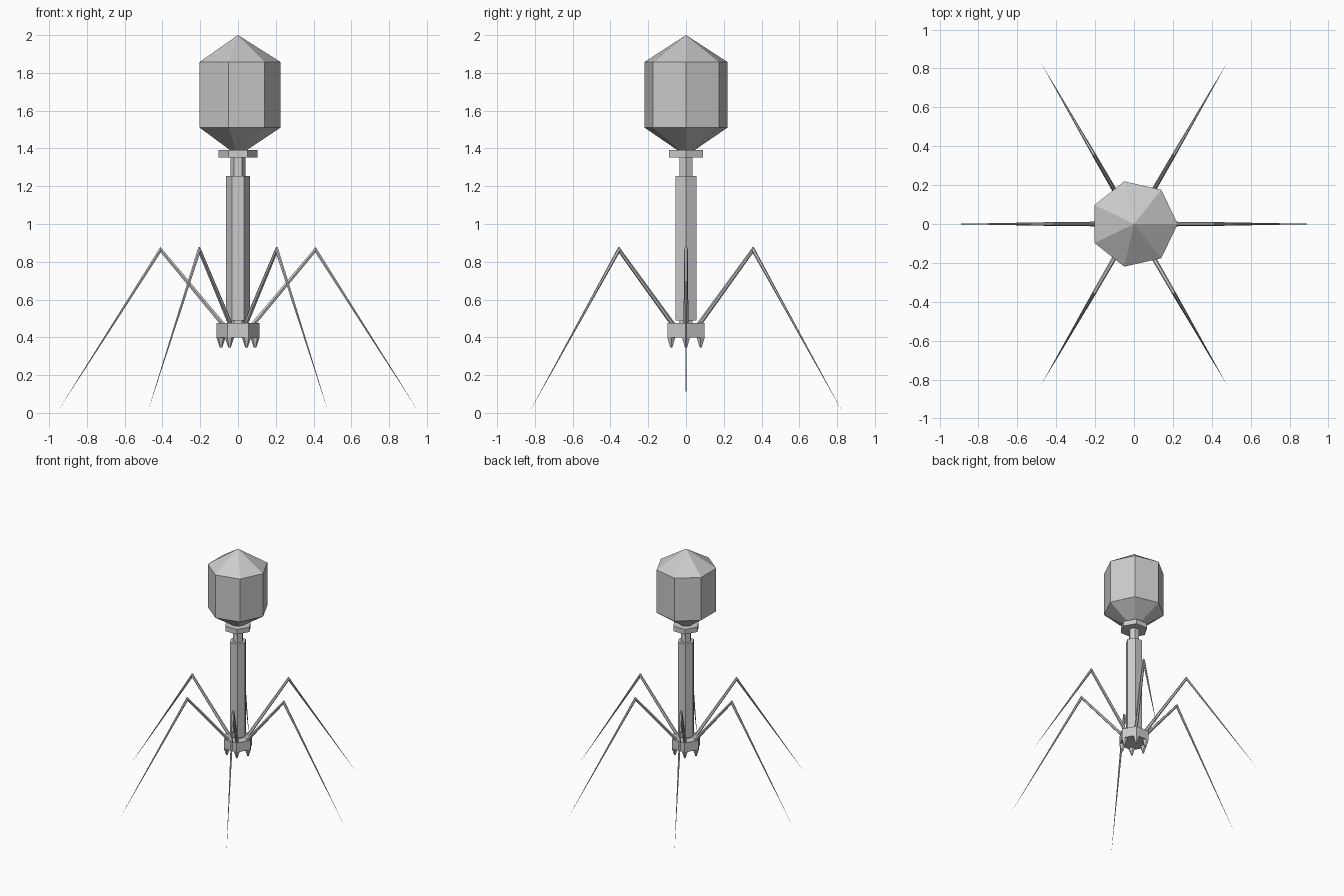
import bpy, bmesh
from math import cos, sin, pi, atan2, hypot
from mathutils import Vector

if "Cube" in bpy.data.objects:
    bpy.data.objects.remove(bpy.data.objects["Cube"])


def make_object(name, rings):
    """Skin a list of rings (each a list of points, or one point for a tip)."""
    bm = bmesh.new()
    rows = [[bm.verts.new(p) for p in ring] for ring in rings]
    for a, b in zip(rows, rows[1:]):
        n = max(len(a), len(b))
        for i in range(n):
            j = (i + 1) % n
            if len(a) == 1:
                bm.faces.new((a[0], b[j], b[i]))
            elif len(b) == 1:
                bm.faces.new((a[i], a[j], b[0]))
            else:
                bm.faces.new((a[i], a[j], b[j], b[i]))
    for end in (rows[0], rows[-1]):
        if len(end) > 2:
            bm.faces.new(end)
    bmesh.ops.recalc_face_normals(bm, faces=bm.faces)
    mesh = bpy.data.meshes.new(name)
    bm.to_mesh(mesh)
    bm.free()
    obj = bpy.data.objects.new(name, mesh)
    bpy.context.collection.objects.link(obj)
    return obj


def lathe(name, sides, profile, x=0, y=0):
    """Faceted solid of revolution from (radius, z) pairs."""
    rings = []
    for r, z in profile:
        count = sides if r > 0 else 1
        rings.append([(x + r * cos(2 * pi * i / sides),
                       y + r * sin(2 * pi * i / sides), z) for i in range(count)])
    return make_object(name, rings)


def leg(name, angle, path, sides=6):
    """Bent tapering leg; path holds (distance out, z, thickness radius)."""
    out = Vector((cos(angle), sin(angle), 0))
    side = Vector((-sin(angle), cos(angle), 0))
    up = Vector((0, 0, 1))
    rings = []
    for k, (d, z, r) in enumerate(path):
        dirs = []
        for p, q in ((k - 1, k), (k, k + 1)):
            if p >= 0 and q < len(path):
                dirs.append(atan2(path[q][1] - path[p][1], path[q][0] - path[p][0]))
        tilt = sum(dirs) / len(dirs)
        mitre = 1 / cos((dirs[0] - dirs[-1]) / 2)
        normal = -sin(tilt) * out + cos(tilt) * up
        centre = d * out + z * up
        if r == 0:
            rings.append([centre])
            continue
        rings.append([centre + r * cos(2 * pi * i / sides) * side
                      + r * mitre * sin(2 * pi * i / sides) * normal
                      for i in range(sides)])
    return make_object(name, rings)


# Seven-sided head
lathe("head", 7, [(0, 1.36), (0.225, 1.51), (0.225, 1.858), (0, 2.0)])

# Collar, inner tube, sheath and base plate
lathe("collar", 6, [(0.103, 1.352), (0.103, 1.392)])
lathe("inner_tube", 6, [(0.04, 0.42), (0.04, 1.39)])
lathe("sheath", 6, [(0.063, 0.49), (0.063, 1.255)])
lathe("base_plate", 6, [(0.113, 0.40), (0.113, 0.476)])

# Six spikes and six legs
for i in range(6):
    a = i * pi / 3
    lathe(f"spike_{i + 1}", 6, [(0.006, 0.345), (0.025, 0.402)],
          0.09 * cos(a), 0.09 * sin(a))
    leg(f"leg_{i + 1}", a, [(0.06, 0.445, 0.013), (0.41, 0.864, 0.010), (0.96, 0.0, 0)])
